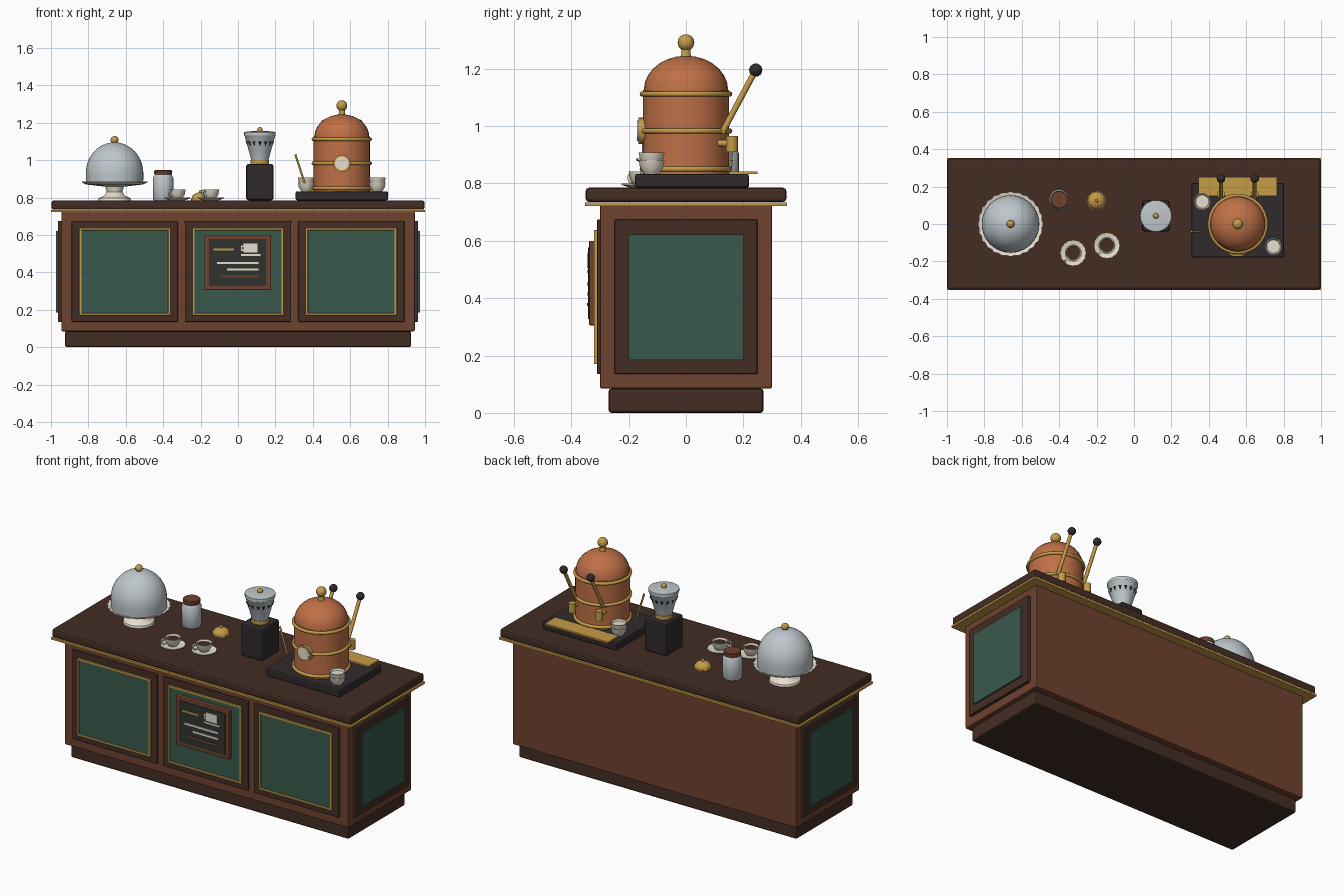
import bpy, bmesh, math
from mathutils import Vector

if "Cube" in bpy.data.objects:
    bpy.data.objects.remove(bpy.data.objects["Cube"])


def srgb(h):
    c = [int(h[i:i + 2], 16) / 255 for i in (0, 2, 4)]
    return [v / 12.92 if v <= 0.04045 else ((v + 0.055) / 1.055) ** 2.4 for v in c] + [1]


M = {}
for name, code in dict(wood="6F422F", dark_wood="432D24", green="39594C", gold="C59C48",
                       copper="BF7046", cream="E8E0CF", silver="BFC7CC", black="302A2C",
                       slate="2F332E").items():
    M[name] = bpy.data.materials.new(name)
    M[name].diffuse_color = srgb(code)


def finish(name, bm, mats, loc=(0, 0, 0), smooth=True):
    bmesh.ops.recalc_face_normals(bm, faces=bm.faces)
    me = bpy.data.meshes.new(name)
    bm.to_mesh(me)
    bm.free()
    ob = bpy.data.objects.new(name, me)
    bpy.context.collection.objects.link(ob)
    ob.location = loc
    for m in mats.split():
        me.materials.append(M[m])
    if smooth:
        bpy.ops.object.select_all(action='DESELECT')
        ob.select_set(True)
        bpy.context.view_layer.objects.active = ob
        bpy.ops.object.shade_smooth_by_angle(angle=math.radians(35))
    return ob


def box(name, mat, x, y, z, bevel=0.0):
    """Box from (min, max) pairs."""
    bm = bmesh.new()
    bmesh.ops.create_cube(bm, size=1)
    for v in bm.verts:
        for i, (a, b) in enumerate((x, y, z)):
            v.co[i] = (a + b) / 2 + v.co[i] * (b - a)
    ob = finish(name, bm, mat, smooth=False)
    if bevel:
        mod = ob.modifiers.new("bevel", 'BEVEL')
        mod.width, mod.segments = bevel, 2
    return ob


def lathe(name, mat, profile, loc, seg=32, scallop=0.0, waves=16, rule=None):
    """Revolve (radius, height) points about z; scallop ripples the surface."""
    bm = bmesh.new()
    rings = []
    for r, z in profile:
        if r < 1e-5:
            rings.append([bm.verts.new((0, 0, z))] * seg)
            continue
        ring = []
        for i in range(seg):
            a = 2 * math.pi * i / seg
            k = r * (1 + scallop * math.cos(waves * a))
            ring.append(bm.verts.new((k * math.cos(a), k * math.sin(a), z)))
        rings.append(ring)
    for j, (p, q) in enumerate(zip(rings, rings[1:])):
        for i in range(seg):
            n = (i + 1) % seg
            f = bm.faces.new(list(dict.fromkeys((p[i], p[n], q[n], q[i]))))
            f.material_index = rule(j) if rule else 0
    return finish(name, bm, mat, loc)


def ball(name, mat, loc, r):
    bm = bmesh.new()
    bmesh.ops.create_uvsphere(bm, u_segments=20, v_segments=12, radius=r)
    return finish(name, bm, mat, loc)


def rod(name, mat, a, b, r, r2=None, seg=14):
    a, b = Vector(a), Vector(b)
    bm = bmesh.new()
    bmesh.ops.create_cone(bm, cap_ends=True, segments=seg, radius1=r,
                          radius2=r if r2 is None else r2, depth=(b - a).length)
    ob = finish(name, bm, mat, (a + b) / 2)
    ob.rotation_euler = (b - a).to_track_quat('Z', 'Y').to_euler()
    return ob


def torus(name, mat, loc, R, r, rot=(0, 0, 0), seg=32):
    bpy.ops.mesh.primitive_torus_add(location=loc, rotation=rot, major_radius=R, minor_radius=r,
                                     major_segments=seg, minor_segments=10)
    ob = bpy.context.object
    ob.name = name
    ob.data.materials.append(M[mat])
    bpy.ops.object.shade_smooth()
    return ob


def dome(r, h, z, n=8):
    return [(r * math.cos(i * math.pi / 2 / n) if i < n else 0,
             z + h * math.sin(i * math.pi / 2 / n)) for i in range(n + 1)]


# Counter carcass
box("plinth", "dark_wood", (-.925, .925), (-.27, .27), (0, .085), .01)
box("counter_body", "wood", (-.945, .945), (-.3, .3), (.085, .725), .006)
box("gold_trim", "gold", (-1, 1), (-.352, .352), (.722, .734))
box("counter_top", "dark_wood", (-.997, .997), (-.35, .35), (.735, .785), .012)

# Front panels: dark frame, gold moulding, green field
for i in (-1, 0, 1):
    c = i * .605
    box("panel_frame", "dark_wood", (c - .284, c + .284), (-.311, -.295), (.135, .675), .006)
    box("panel_field", "green", (c - .235, c + .235), (-.315, -.3), (.18, .628))
    for s in (-1, 1):
        box("panel_moulding", "gold", (c + s * .238 - .006, c + s * .238 + .006),
            (-.321, -.305), (.17, .637), .003)
    for z in (.176, .631):
        box("panel_moulding", "gold", (c - .244, c + .244), (-.321, -.305), (z - .006, z + .006), .003)

# Side panels
for s in (-1, 1):
    box("side_frame", "dark_wood", sorted((s * .94, s * .963)), (-.25, .25), (.135, .675), .006)
    box("side_field", "green", sorted((s * .95, s * .972)), (-.2, .2), (.185, .622))

# Menu board with painted marks
box("board_frame", "wood", (-.18, .177), (-.338, -.31), (.305, .6), .005)
box("board_face", "slate", (-.155, .153), (-.341, -.33), (.328, .577))
for mat, x0, x1, z, h in (("gold", -.13, -.022, .523, .01), ("cream", .03, .103, .53, .05),
                          ("cream", .015, .12, .493, .009), ("cream", -.113, .11, .45, .011),
                          ("cream", -.06, .11, .415, .011), ("wood", -.093, .11, .378, .011),
                          ("cream", .016, .03, .54, .007), ("cream", .016, .03, .518, .007),
                          ("cream", .016, .022, .529, .022)):
    box("board_mark", mat, (x0, x1), (-.346, -.338), (z - h / 2, z + h / 2))

# Cake stand and cloche
T = .785
lathe("cake_stand", "cream", [(0, 0), (.088, 0), (.085, .012), (.055, .025), (.042, .045),
                              (.05, .075), (0, .075)], (-.66, 0, T))
lathe("cake_plate", "cream", [(0, .073), (.05, .073), (.15, .085), (.172, .096), (.172, .101),
                              (.15, .094), (0, .09)], (-.66, 0, T), 96, .018, 24)
lathe("cloche", "silver", [(0, .093), (.153, .093), (.154, .13)] + dome(.154, .165, .145, 10),
      (-.66, 0, T), 40)
ball("cloche_knob", "gold", (-.66, 0, 1.108), .021)

# Jar and lid
lathe("jar", "silver", [(0, 0), (.05, 0), (.054, .006), (.054, .12), (.044, .138), (0, .138)], (-.4, .13, T))
lathe("jar_lid", "wood", [(0, .137), (.046, .137), (.048, .142), (.048, .157), (.044, .162), (0, .162)],
      (-.4, .13, T))

# Service bell
lathe("bell", "gold", [(0, 0), (.05, 0), (.05, .008)] + dome(.047, .035, .008, 6), (-.2, .125, T), 48, .025, 12)
ball("bell_button", "gold", (-.2, .125, T + .046), .009)

# Cups: shared profile, coffee is the inner disc
CUP = [(0, .0), (.026, 0), (.03, .006), (.04, .022), (.045, .048), (.04, .048), (.035, .038), (0, .038)]
for x, y in ((-.325, -.155), (-.145, -.115)):
    lathe("saucer", "cream", [(0, 0), (.04, 0), (.069, .01), (.069, .014), (.04, .007), (0, .007)],
          (x, y, T), 64, .02, 16)
    lathe("coffee_cup", "cream dark_wood", CUP, (x, y, T + .009), rule=lambda j: int(j == 6))
    d = .034
    torus("cup_handle", "cream", (x - d, y - d, T + .035), .015, .005,
          (math.pi / 2, 0, math.radians(45)), 16)
for x, y in ((.365, .12), (.745, -.12)):
    for k in range(2):
        lathe("stacked_cup", "cream", CUP, (x, y, .833 + k * .026))

# Grinder
gx, gy = .117, .043
box("grinder_body", "black", (gx - .073, gx + .073), (gy - .083, gy + .083), (T, .98), .012)
lathe("grinder_collar", "gold", [(0, .975), (.05, .975), (.05, 1.002), (0, 1.002)], (gx, gy, 0))
lathe("grinder_hopper", "silver", [(0, 1), (.046, 1), (.081, 1.128), (.084, 1.132), (.084, 1.15),
                                   (.06, 1.154), (0, 1.156)], (gx, gy, 0))
ball("hopper_knob", "gold", (gx, gy, 1.162), .015)
for i in range(14):
    a = 2 * math.pi * (i + .5) / 14
    c, s = math.cos(a), math.sin(a)
    rod("hopper_bean", "black", (gx + c * .064, gy + s * .064, 1.075),
        (gx + c * .07, gy + s * .07, 1.1), .002, .009, 8)

# Espresso machine: tray, boiler, bands, dome, finial
mx = .555
box("machine_base", "black", (mx - .247, mx + .247), (-.178, .22), (T, .833), .008)
lathe("boiler", "copper", [(0, .833), (.15, .833), (.15, 1.125)] + dome(.147, .12, 1.125, 7), (mx, 0, 0))
for z in (.85, .983, 1.112):
    torus("boiler_band", "gold", (mx, 0, z), .152, .0095)
lathe("finial_stem", "gold", [(0, 1.235), (.022, 1.235), (.016, 1.25), (.016, 1.27), (0, 1.27)], (mx, 0, 0), 20)
ball("finial_ball", "gold", (mx, 0, 1.291), .029)

# Pressure gauge
rod("gauge_case", "gold", (mx, -.14, .983), (mx, -.166, .983), .046, seg=28)
rod("gauge_face", "cream", (mx, -.16, .983), (mx, -.17, .983), .036, seg=28)

# Levers and brew groups
for x in (mx - .09, mx + .09):
    rod("lever", "gold", (x, .125, .975), (x, .243, 1.195), .0105)
    ball("lever_knob", "black", (x, .243, 1.195), .023)
    rod("brew_group", "gold", (x, .16, .91), (x, .16, .965), .021, seg=18)
    rod("group_neck", "gold", (x, .1, .94), (x, .16, .94), .012)

# Drip tray and steam wand
box("drip_tray", "gold", (mx - .21, mx + .21), (.15, .25), (.832, .842))
rod("steam_wand", "gold", (.307, -.04, 1.03), (.357, -.04, .875), .0055)

for m in bpy.data.materials:
    if m.users and not m.is_grease_pencil:
        m.use_nodes = True
        m.node_tree.nodes["Principled BSDF"].inputs["Base Color"].default_value = m.diffuse_color
